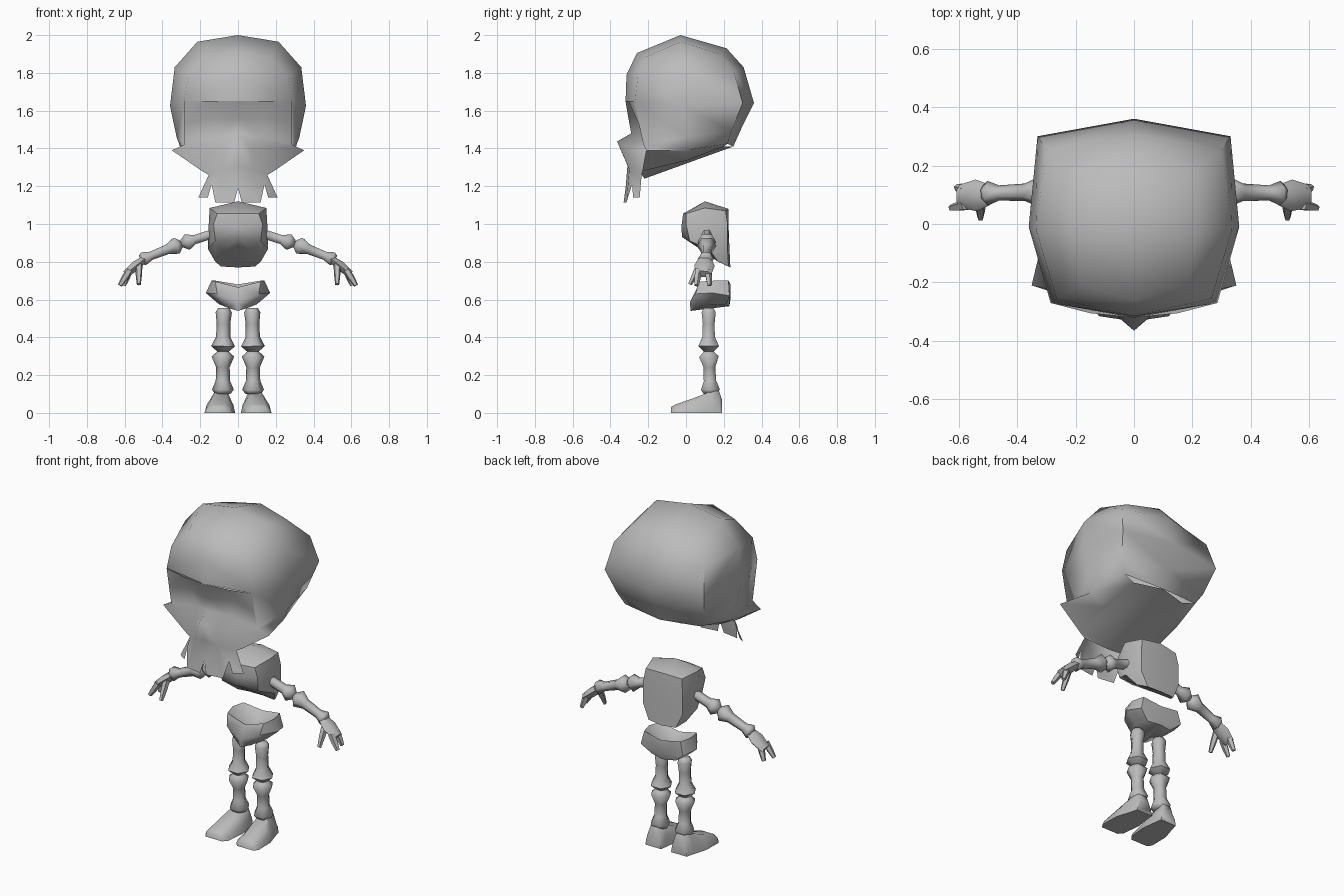
import bpy, bmesh, math
from mathutils import Vector

if "Cube" in bpy.data.objects:
    bpy.data.objects.remove(bpy.data.objects["Cube"])

bone_mat = bpy.data.materials.new("grey bone")
bone_mat.diffuse_color = (0.5, 0.5, 0.5, 1)
bone_mat.use_nodes = True
bone_mat.node_tree.nodes["Principled BSDF"].inputs["Base Color"].default_value = bone_mat.diffuse_color


def finish(name, bm, angle=65, recalc=True):
    """Turn a right-hand half into a smooth object mirrored across x."""
    bmesh.ops.remove_doubles(bm, verts=bm.verts, dist=0.0005)
    if recalc:
        bmesh.ops.recalc_face_normals(bm, faces=bm.faces)
    me = bpy.data.meshes.new(name)
    bm.to_mesh(me)
    bm.free()
    me.materials.append(bone_mat)
    for p in me.polygons:
        p.use_smooth = True
    me.set_sharp_from_angle(angle=math.radians(angle))
    ob = bpy.data.objects.new(name, me)
    bpy.context.collection.objects.link(ob)
    m = ob.modifiers.new("mirror", 'MIRROR')
    m.use_clip = True
    m.merge_threshold = 0.0005
    return ob


def face(bm, pts):
    bm.faces.new([bm.verts.new(p) for p in pts])


def strips(bm, rows, skip=lambda i, j: False):
    """Quads between neighbouring rows of points."""
    for i in range(len(rows) - 1):
        for j in range(len(rows[i]) - 1):
            if not skip(i, j):
                a, b = rows[i], rows[i + 1]
                face(bm, [a[j], b[j], b[j + 1], a[j + 1]])


def fan(bm, tip, row, flip=False):
    for a, b in zip(row, row[1:]):
        face(bm, [tip, b, a] if flip else [tip, a, b])


def tube(bm, rings):
    """Closed rings joined along their length and capped."""
    strips(bm, [list(r) + [r[0]] for r in rings])
    face(bm, rings[0][::-1])
    face(bm, rings[-1])


def limb(bm, p, q, stations, sides=6, wide=(0, 1, 0), ratio=1.0):
    """Tube from p to q; stations are (fraction, radius)."""
    p, q = Vector(p), Vector(q)
    d = (q - p).normalized()
    u = Vector(wide)
    u = (u - d * u.dot(d)).normalized()
    v = d.cross(u)
    angs = [math.tau * k / sides for k in range(sides)]
    tube(bm, [[p.lerp(q, t) + u * (r * ratio * math.cos(a)) + v * (r * math.sin(a))
               for a in angs] for t, r in stations])


# Skull: half rings run front centre, front corner, side, back corner, back centre
skull = bmesh.new()
rings = [
    [(0, -.26, 1.905), (.18, -.21, 1.885), (.215, -.03, 1.965), (.20, .18, 1.90), (0, .215, 1.93)],
    [(0, -.315, 1.79), (.265, -.255, 1.78), (.335, -.02, 1.83), (.30, .255, 1.80), (0, .305, 1.83)],
    [(0, -.32, 1.65), (.285, -.27, 1.65), (.36, -.01, 1.625), (.33, .30, 1.64), (0, .36, 1.64)],
    [(0, 0, 0), (.285, -.225, 1.42), (.325, .0, 1.46), (.29, .24, 1.49), (0, .295, 1.51)],
    [(0, 0, 0), (.35, -.21, 1.39), (.30, .0, 1.39), (.25, .22, 1.425), (0, .25, 1.41)],
    [(0, -.22, 1.24), (.19, -.23, 1.28), (.20, .0, 1.335), (.17, .2, 1.41), (0, .25, 1.41)]]
strips(skull, rings, lambda i, j: (i > 1 and j == 0) or (i == 4 and j == 3))
fan(skull, (0, -.03, 2.0), rings[0])
under = rings[5]
strips(skull, [under[:3], [under[4], under[4], under[3]]],
       lambda i, j: j == 0)
face(skull, [under[0], under[4], under[1]])

# Face: brow, eye socket, cheek, nose and upper jaw
brow = [rings[2][0], (.15, -.305, 1.65), rings[2][1]]
socket = [(0, -.305, 1.56), (.14, -.25, 1.56), (.283, -.25, 1.53)]
low = [(0, -.29, 1.48), (.11, -.235, 1.46), rings[3][1]]
nose = [(0, -.365, 1.437), (.07, -.30, 1.40), rings[4][1]]
strips(skull, [brow, socket, low, nose])
face(skull, [rings[2][1], socket[2], rings[3][1]])
jaw = [(0, -.31, 1.31), (.075, -.30, 1.29), (.155, -.235, 1.26)]
strips(skull, [nose[:2], jaw[:2]])
face(skull, [nose[1], jaw[1], jaw[2], nose[2]])
face(skull, [nose[2], jaw[2], under[1]])
face(skull, [under[0], under[1], jaw[2]])

# Teeth
notch = (.14, -.285, 1.21)
face(skull, [jaw[0], (0, -.32, 1.19), (.02, -.33, 1.115), (.12, -.315, 1.115), notch, jaw[1]])
face(skull, [jaw[1], notch, (.16, -.28, 1.14), (.21, -.245, 1.14), jaw[2]])
bmesh.ops.remove_doubles(skull, verts=skull.verts, dist=0.0005)
bmesh.ops.dissolve_degenerate(skull, edges=skull.edges, dist=0.0005)
finish("skull", skull)

# Rib cage
ribs = bmesh.new()
rings = [
    [(0, -.015, 1.055), (.11, .0, 1.055), (.15, .10, 1.085), (.12, .21, 1.07), (0, .225, 1.08)],
    [(0, -.025, .98), (.13, .0, 1.0), (.155, .10, 1.0), (.13, .22, 1.0), (0, .225, 1.0)],
    [(0, -.02, .93), (.12, .02, .91), (.16, .12, .87), (.13, .22, .86), (0, .23, .87)],
    [(0, .06, .88), (.08, .10, .85), (.12, .17, .80), (.09, .225, .775), (0, .235, .77)]]
strips(ribs, rings)
fan(ribs, (0, .10, 1.12), rings[0])
face(ribs, rings[-1])
finish("rib_cage", ribs, 50)

# Pelvis bowl
pelvis = bmesh.new()
rings = [
    [(0, .06, .665), (.12, .07, .695), (.14, .15, .70), (.12, .225, .70), (0, .235, .68)],
    [(0, .02, .585), (.11, .05, .63), (.17, .14, .635), (.14, .23, .62), (0, .235, .60)],
    [(0, .025, .54), (.05, .05, .555), (.10, .13, .575), (.08, .21, .57), (0, .23, .565)]]
strips(pelvis, rings)
fan(pelvis, (0, .15, .60), rings[0])
face(pelvis, rings[-1])
finish("pelvis", pelvis, 50)

# Arm bones
upper = [(0, .03), (.12, .04), (.3, .028), (.68, .028), (.86, .05), (1, .022)]
fore = [(0, .022), (.12, .052), (.34, .03), (.75, .026), (.93, .042), (1, .028)]
bm = bmesh.new()
limb(bm, (.08, .11, .965), (.30, .11, .895), upper)
finish("upper_arm", bm)
bm = bmesh.new()
limb(bm, (.30, .11, .895), (.515, .105, .81), fore)
finish("forearm", bm)

# Hand with two broad fingers and a thumb
bm = bmesh.new()
limb(bm, (.495, .10, .815), (.595, .095, .735),
     [(0, .02), (.45, .03), (1, .022)], wide=(0, 1, 0), ratio=1.8)
limb(bm, (.575, .065, .755), (.625, .055, .675), [(0, .02), (.5, .018), (1, .012)], 5)
limb(bm, (.575, .115, .755), (.605, .125, .675), [(0, .02), (.5, .018), (1, .012)], 5)
limb(bm, (.525, .075, .79), (.525, .02, .68), [(0, .02), (.5, .018), (1, .011)], 5)
finish("hand", bm)

# Leg bones
bm = bmesh.new()
limb(bm, (.075, .12, .555), (.08, .12, .32),
     [(0, .03), (.1, .043), (.35, .036), (.65, .038), (.86, .063), (1, .025)], wide=(1, 0, 0))
finish("thigh", bm)
bm = bmesh.new()
limb(bm, (.08, .12, .33), (.08, .13, .10),
     [(0, .025), (.14, .06), (.38, .036), (.7, .038), (.9, .058), (1, .04)], wide=(1, 0, 0))
finish("shin", bm)

# Foot: sections from toe to heel as (y, centre x, half width, height)
bm = bmesh.new()
sections = [(-.08, .105, .055, .03), (-.055, .102, .075, .045), (.06, .095, .08, .085),
            (.14, .088, .062, .118), (.175, .085, .055, .115), (.19, .085, .052, .07)]
tube(bm, [[(c - w, y, 0), (c + w, y, 0), (c + w * .88, y, h * .5), (c + w * .5, y, h),
           (c - w * .5, y, h), (c - w * .88, y, h * .5)] for y, c, w, h in sections])
finish("foot", bm)
